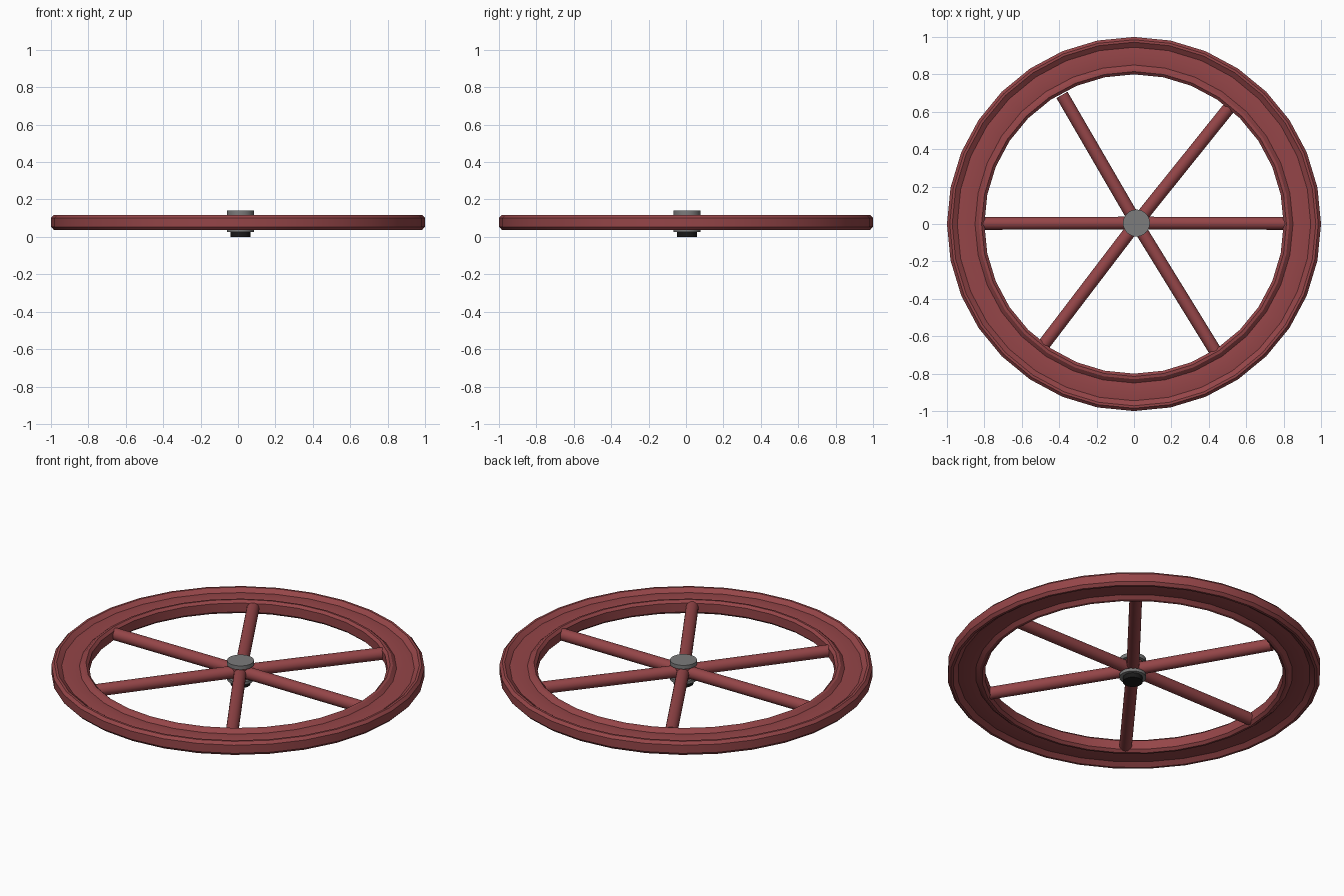
import bpy, bmesh
from math import radians, cos, sin, pi, tau
from mathutils import Vector

if "Cube" in bpy.data.objects:
    bpy.data.objects.remove(bpy.data.objects["Cube"])

HUB = Vector((0.013, 0.005, 0))


def material(name, rgb):
    m = bpy.data.materials.new(name)
    m.diffuse_color = (*rgb, 1)
    m.use_nodes = True
    m.node_tree.nodes["Principled BSDF"].inputs["Base Color"].default_value = m.diffuse_color
    return m


RED = material("red_paint", (0.30, 0.06, 0.065))
GREY = material("grey_metal", (0.2, 0.2, 0.2))
BLACK = material("black_rubber", (0.01, 0.01, 0.01))


def smooth(ob, mat):
    ob.data.materials.append(mat)
    bpy.ops.object.select_all(action='DESELECT')
    ob.select_set(True)
    bpy.context.view_layer.objects.active = ob
    bpy.ops.object.shade_smooth_by_angle(angle=radians(30))


def ring(name, profile, mat, sides=32):
    """Sweep a closed (radius, z) outline around the z axis."""
    bm = bmesh.new()
    loops = [[bm.verts.new((r * cos(tau * i / sides), r * sin(tau * i / sides), z))
              for r, z in profile] for i in range(sides)]
    n = len(profile)
    for i in range(sides):
        a, b = loops[i], loops[(i + 1) % sides]
        for j in range(n):
            k = (j + 1) % n
            bm.faces.new((a[j], b[j], b[k], a[k]))
    bmesh.ops.recalc_face_normals(bm, faces=bm.faces)
    me = bpy.data.meshes.new(name)
    bm.to_mesh(me)
    bm.free()
    ob = bpy.data.objects.new(name, me)
    bpy.context.collection.objects.link(ob)
    smooth(ob, mat)


def disc(name, radius, z0, z1, mat):
    bpy.ops.mesh.primitive_cylinder_add(vertices=32, radius=radius, depth=z1 - z0,
                                        location=HUB + Vector((0, 0, (z0 + z1) / 2)))
    ob = bpy.context.object
    ob.name = name
    smooth(ob, mat)


def spoke(name, tip):
    start, end = HUB + Vector((0, 0, 0.077)), Vector((*tip, 0.077))
    d = end - start
    bpy.ops.mesh.primitive_cylinder_add(vertices=24, radius=0.034, depth=d.length,
                                        location=(start + end) / 2)
    ob = bpy.context.object
    ob.name = name
    ob.rotation_euler = d.to_track_quat('Z', 'Y').to_euler()
    smooth(ob, RED)


# Rim: raised lips on both edges with a shallow channel above and below
MID = 0.078
upper = [(1.0, 0.024), (0.985, 0.040), (0.972, 0.040), (0.945, 0.020), (0.897, 0.025),
         (0.85, 0.020), (0.83, 0.038), (0.815, 0.040), (0.80, 0.026)]
outline = [(r, MID + h) for r, h in upper] + [(r, MID - h) for r, h in reversed(upper)]
ring("rim", outline, RED)

# Six spokes
tips = [(0.81, 0.003), (0.515, 0.63), (-0.385, 0.69), (-0.81, 0.003), (-0.49, -0.655), (0.435, -0.68)]
for i, tip in enumerate(tips):
    spoke(f"spoke_{i + 1}", tip)

# Hub: core, two caps and axle stub
disc("hub_core", 0.055, 0.04, 0.122, RED)
disc("hub_top_cap", 0.072, 0.117, 0.14, GREY)
disc("hub_bottom_cap", 0.072, 0.027, 0.045, GREY)
disc("axle_stub", 0.053, 0.0, 0.03, BLACK)
